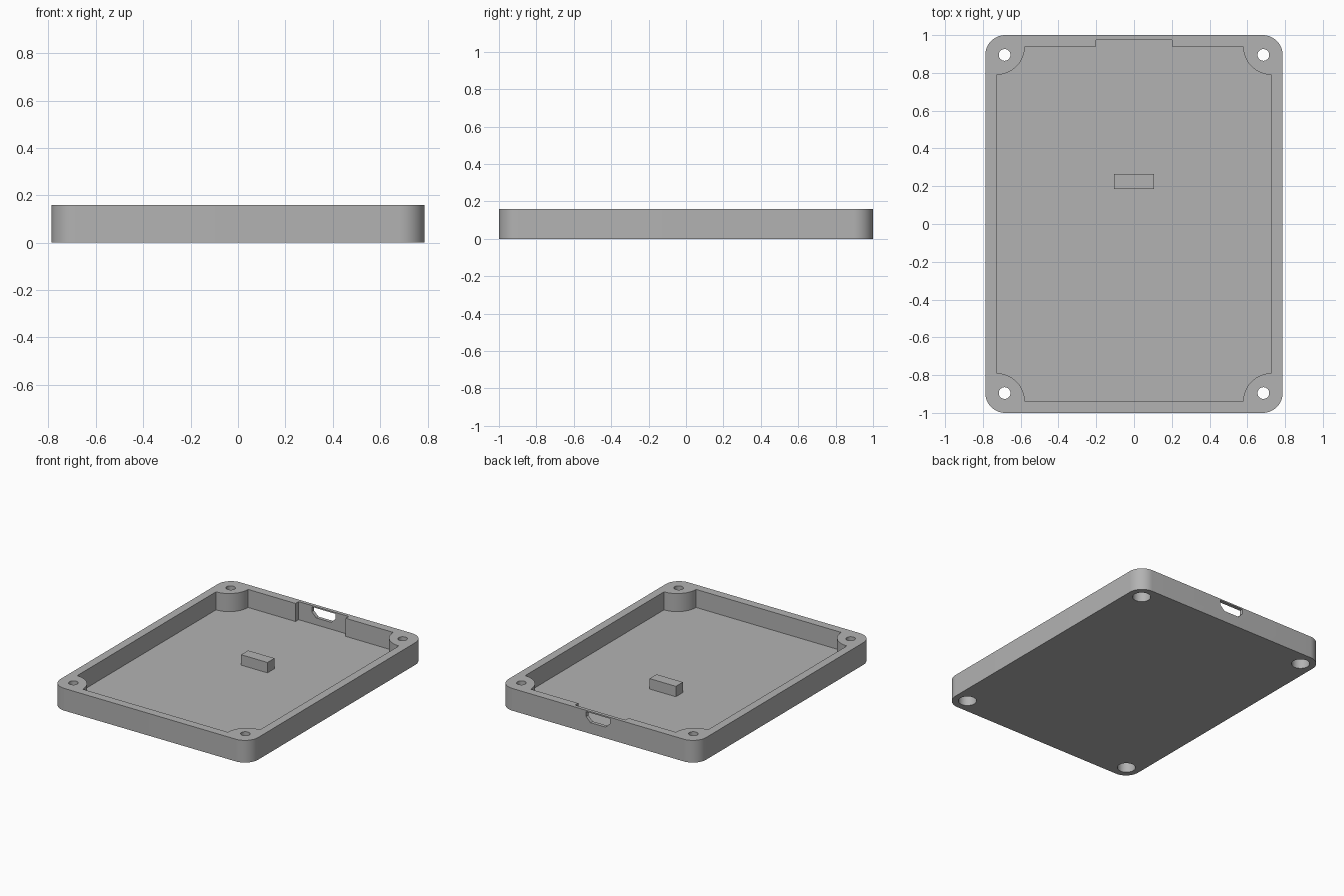
import bpy, bmesh
from math import pi, cos, sin

if "Cube" in bpy.data.objects:
    bpy.data.objects.remove(bpy.data.objects["Cube"])

HALF_X, HALF_Y, HEIGHT, FLOOR = 0.787, 1.0, 0.16, 0.03
IN_X, IN_Y, POST_R = 0.728, 0.94, 0.15
HOLE_X, HOLE_Y = 0.685, 0.895
OVER = HEIGHT + 0.05

grey = bpy.data.materials.new("grey plastic")
grey.use_nodes = True
grey.diffuse_color = (0.45, 0.45, 0.45, 1)
grey.node_tree.nodes["Principled BSDF"].inputs["Base Color"].default_value = grey.diffuse_color


def arc(cx, cy, r, start, end, n=16):
    return [(cx + r * cos(start + (end - start) * i / n),
             cy + r * sin(start + (end - start) * i / n)) for i in range(n + 1)]


def prism(name, outline, low, high, to_3d=lambda u, v, w: (u, v, w)):
    """Extrude a closed 2D outline between two levels."""
    bm = bmesh.new()
    face = bm.faces.new([bm.verts.new(to_3d(u, v, low)) for u, v in outline])
    ext = bmesh.ops.extrude_face_region(bm, geom=[face])
    shift = [b - a for a, b in zip(to_3d(0, 0, low), to_3d(0, 0, high))]
    moved = [g for g in ext["geom"] if isinstance(g, bmesh.types.BMVert)]
    bmesh.ops.translate(bm, verts=moved, vec=shift)
    bmesh.ops.recalc_face_normals(bm, faces=bm.faces)
    mesh = bpy.data.meshes.new(name)
    bm.to_mesh(mesh)
    bm.free()
    mesh.materials.append(grey)
    obj = bpy.data.objects.new(name, mesh)
    bpy.context.collection.objects.link(obj)
    return obj


def rect(x0, x1, y0, y1):
    return [(x0, y0), (x1, y0), (x1, y1), (x0, y1)]


def cut(target, cutter):
    cutter.hide_render = True
    mod = target.modifiers.new("cut", "BOOLEAN")
    mod.operation, mod.solver, mod.object = "DIFFERENCE", "EXACT", cutter
    bpy.context.view_layer.objects.active = target
    bpy.ops.object.modifier_apply(modifier=mod.name)
    bpy.data.objects.remove(cutter)


CORNERS = [(1, 1), (-1, 1), (-1, -1), (1, -1)]

# Tray body with rounded corners
r = 0.105
outline = []
for i, (sx, sy) in enumerate(CORNERS):
    outline += arc(sx * (HALF_X - r), sy * (HALF_Y - r), r, i * pi / 2, (i + 1) * pi / 2)
tray = prism("tray_body", outline, 0, HEIGHT)

# Cavity leaving quarter-round screw posts in the corners
outline = []
for i, (sx, sy) in enumerate(CORNERS):
    outline += arc(sx * IN_X, sy * IN_Y, POST_R, (i + 3) * pi / 2, (i + 2) * pi / 2)
cut(tray, prism("cavity_cutter", outline, FLOOR, OVER))

# Thinned section of the back wall
cut(tray, prism("recess_cutter", rect(-0.2, 0.2, 0.9, 0.975), FLOOR, OVER))

# Connector port with chamfered lower corners
port = [(-0.095, 0.15), (-0.095, 0.115), (-0.06, 0.08),
        (0.06, 0.08), (0.095, 0.115), (0.095, 0.15)]
cut(tray, prism("port_cutter", port, 0.93, 1.05, lambda u, v, w: (u, w, v)))

# Screw holes, with wide counterbores underneath
for sx, sy in CORNERS:
    for radius, low, high in ((0.031, -0.05, OVER), (0.06, -0.05, 0.085)):
        circle = arc(sx * HOLE_X, sy * HOLE_Y, radius, 0, 2 * pi, 32)[:-1]
        cut(tray, prism("hole_cutter", circle, low, high))

# Small support block on the floor
block = prism("support_block", rect(-0.105, 0.105, 0.185, 0.265), FLOOR, 0.105)

bpy.ops.object.select_all(action="DESELECT")
tray.select_set(True)
bpy.context.view_layer.objects.active = tray
bpy.ops.object.shade_smooth_by_angle(angle=0.6)
